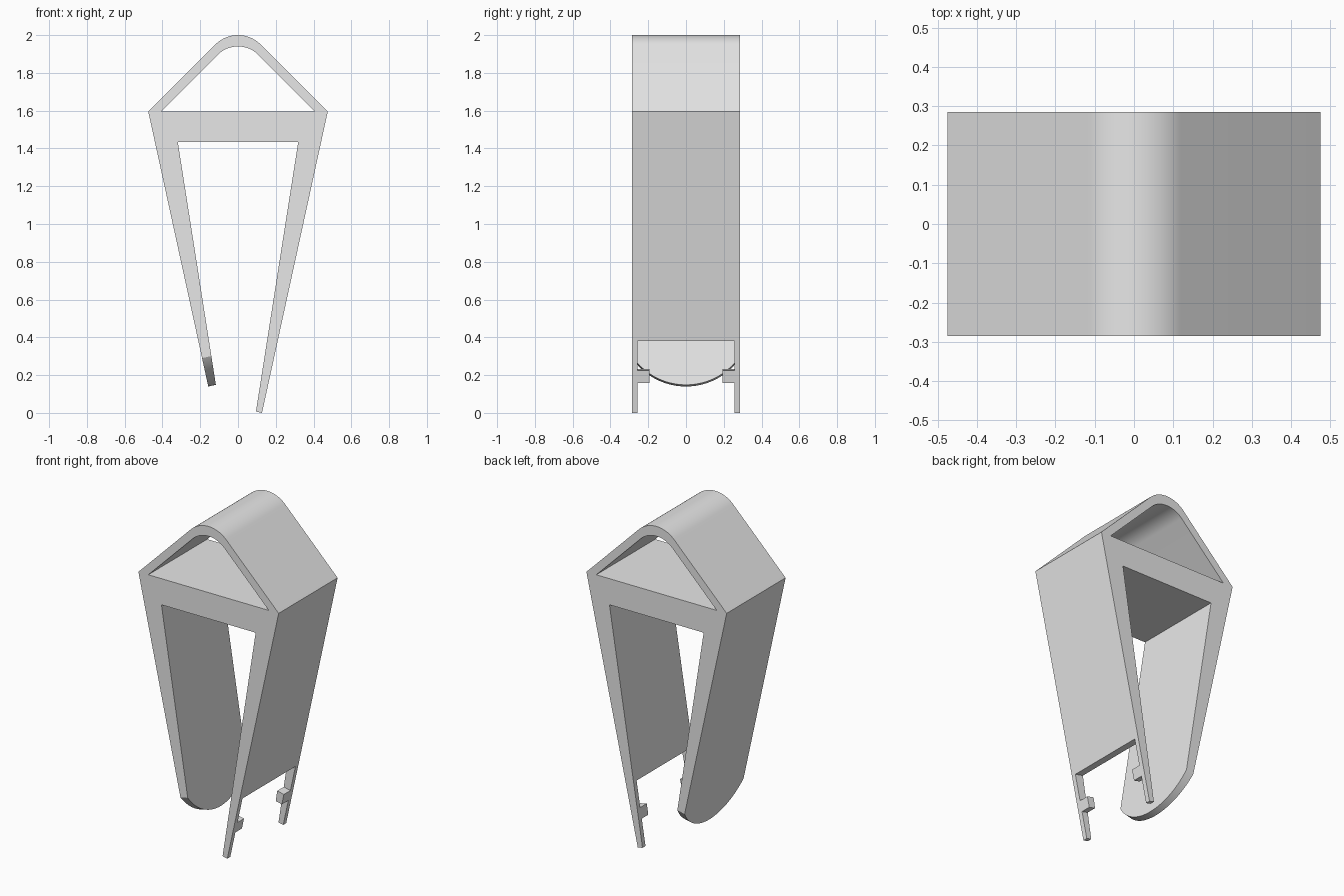
import bpy, bmesh, math
from mathutils import Vector

if "Cube" in bpy.data.objects:
    bpy.data.objects.remove(bpy.data.objects["Cube"], do_unlink=True)

HALF_DEPTH = 0.285
SHOULDER = Vector((0.475, 0, 1.595))   # widest outer corner
FOOT = Vector((0.127, 0, 0))           # outer lower end of a leg
Y_AXIS = Vector((0, 1, 0))

grey = bpy.data.materials.new("plain grey")
grey.use_nodes = True
grey.diffuse_color = (0.8, 0.8, 0.8, 1)
grey.node_tree.nodes["Principled BSDF"].inputs["Base Color"].default_value = (0.8, 0.8, 0.8, 1)


def prism(name, points, origin, u, v, w, half):
    """Extrude a flat outline in the u, v plane by half to each side along w."""
    bm = bmesh.new()
    base = [bm.verts.new(origin + u * a + v * b - w * half) for a, b in points]
    face = bm.faces.new(base)
    new = bmesh.ops.extrude_face_region(bm, geom=[face])["geom"]
    bmesh.ops.translate(bm, vec=w * half * 2,
                        verts=[g for g in new if isinstance(g, bmesh.types.BMVert)])
    bmesh.ops.recalc_face_normals(bm, faces=bm.faces)
    mesh = bpy.data.meshes.new(name)
    bm.to_mesh(mesh)
    bm.free()
    obj = bpy.data.objects.new(name, mesh)
    obj.data.materials.append(grey)
    bpy.context.collection.objects.link(obj)
    return obj


def arch(half_width, base, top, radius, steps=24):
    """Gable outline at 45 degrees with a rounded ridge, right to left."""
    pts = [(half_width, base)]
    for i in range(steps + 1):
        a = math.radians(45 + 90 * i / steps)
        pts.append((radius * math.cos(a), top - radius + radius * math.sin(a)))
    return pts + [(-half_width, base)]


def cut(target, cutter):
    cutter.hide_render = True
    mod = target.modifiers.new("cut", 'BOOLEAN')
    mod.operation = 'DIFFERENCE'
    mod.solver = 'EXACT'
    mod.object = cutter
    bpy.context.view_layer.objects.active = target
    bpy.ops.object.modifier_apply(modifier=mod.name)
    bpy.data.objects.remove(cutter, do_unlink=True)


# Frame: gable roof, crossbar and two tapering legs
X, Z = Vector((1, 0, 0)), Vector((0, 0, 1))
legs = [(-0.127, 0), (-0.095, 0.007), (-0.319, 1.435),
        (0.319, 1.435), (0.095, 0.007), (0.127, 0)]
frame = prism("clip_frame", arch(SHOULDER.x, SHOULDER.z, 2.0, 0.169) + legs,
              Vector(), X, Z, Y_AXIS, HALF_DEPTH)

# Open window under the roof
cut(frame, prism("window_cutter", arch(0.408, SHOULDER.z, 1.94, 0.152),
                 Vector(), X, Z, Y_AXIS, 0.4))

# Fork on the left leg: two prongs, each with an inward tab
up = (SHOULDER - FOOT).normalized()
out = up.cross(Y_AXIS)
side = [(0.256, -0.1), (0.256, 0.163), (0.193, 0.163),
        (0.193, 0.229), (0.256, 0.229), (0.256, 0.389)]
cut(frame, prism("fork_cutter", side + [(-y, s) for y, s in reversed(side)],
                 FOOT, Y_AXIS, up, out, 0.1))

# Rounded tongue on the right leg
R, TIP = 0.341, 0.143
reach = math.asin(0.3 / R)
curve = []
for i in range(41):
    a = reach * (i / 20 - 1)
    curve.append((R * math.sin(a), TIP + R - R * math.cos(a)))
flip = Vector((-1, 1, 1))
cut(frame, prism("tongue_cutter", curve + [(0.3, -0.1), (-0.3, -0.1)],
                 FOOT * flip, Y_AXIS, up * flip, out * flip, 0.1))

# Smooth ridge and tongue, crisp corners
for obj in bpy.context.selected_objects:
    obj.select_set(False)
frame.select_set(True)
bpy.context.view_layer.objects.active = frame
bpy.ops.object.shade_smooth_by_angle(angle=math.radians(30))
